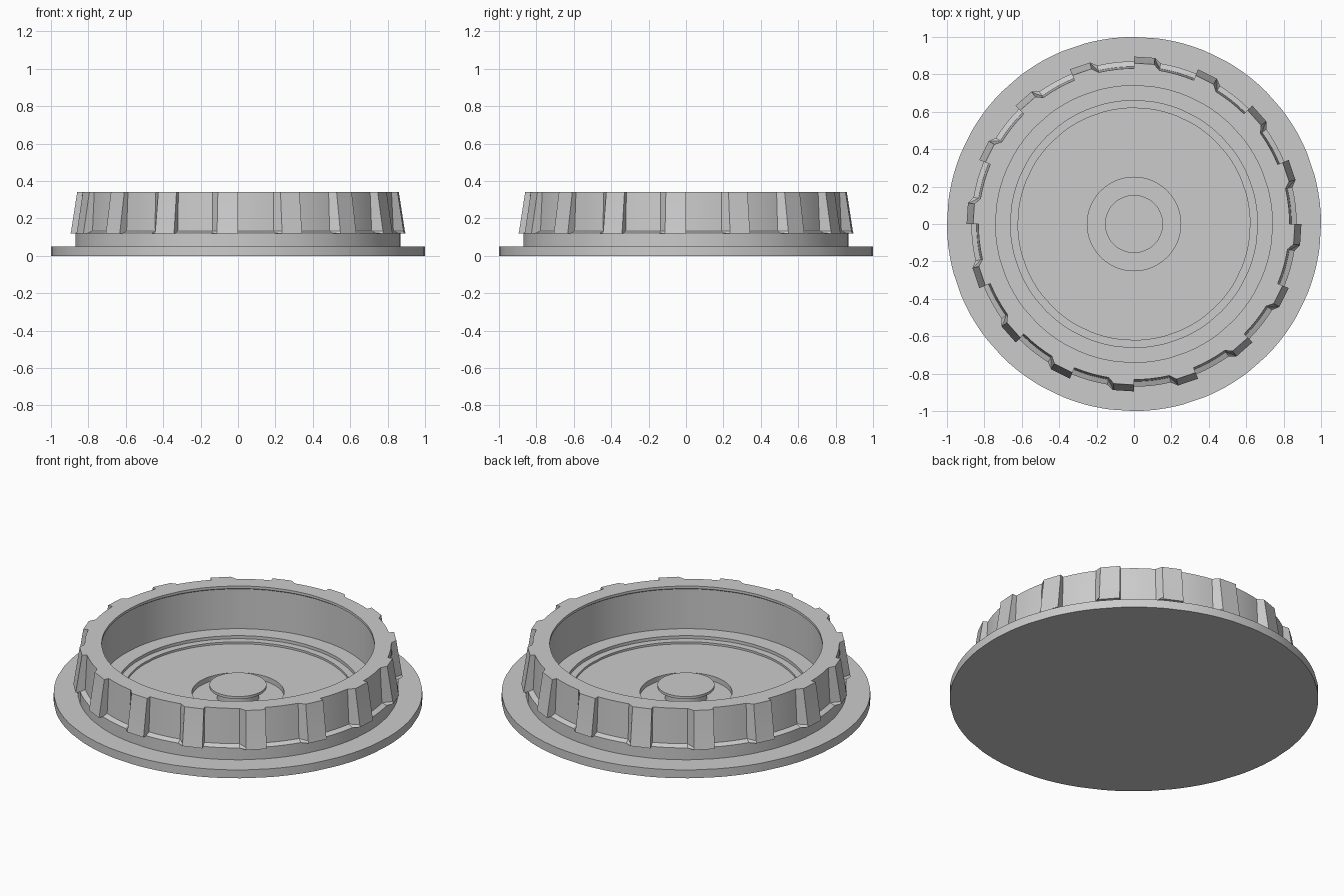
import bpy, bmesh
from math import radians, cos, sin

if "Cube" in bpy.data.objects:
    bpy.data.objects.remove(bpy.data.objects["Cube"])

TEETH = 16
CELL = 360 / TEETH
RECESS = [0, 3.3, 6.6, 9.9, 13.1]   # angles of one scooped gap
TOOTH = [15.3, CELL]                # angles of one grip tooth


def loft(name, columns):
    """Skin a closed ring of (angle, [(r, z), ...]) columns."""
    bm = bmesh.new()
    grid = [[bm.verts.new((r * cos(a), r * sin(a), z)) for r, z in prof]
            for a, prof in columns]
    for i, c in enumerate(grid):
        d = grid[(i + 1) % len(grid)]
        for j in range(len(c) - 1):
            bm.faces.new((c[j], d[j], d[j + 1], c[j + 1]))
    bmesh.ops.remove_doubles(bm, verts=bm.verts[:], dist=1e-5)
    bmesh.ops.dissolve_degenerate(bm, edges=bm.edges[:], dist=1e-5)
    bmesh.ops.recalc_face_normals(bm, faces=bm.faces[:])
    mesh = bpy.data.meshes.new(name)
    bm.to_mesh(mesh)
    bm.free()
    ob = bpy.data.objects.new(name, mesh)
    bpy.context.collection.objects.link(ob)
    bpy.ops.object.select_all(action='DESELECT')
    ob.select_set(True)
    bpy.context.view_layer.objects.active = ob
    bpy.ops.object.shade_smooth_by_angle(angle=radians(20))
    return ob


def angles(offsets):
    return [radians(-90 + k * CELL + o) for k in range(TEETH) for o in offsets]


# Flanged base: underside, flange and neck
base_angles = angles(RECESS + TOOTH[:1])
outer = [(0, 0), (1, 0), (1, .05), (.87, .05), (.87, .12)]
loft("flanged_base", [(a, outer) for a in base_angles])

# Stepped inner floor with a round centre pit
floor = [(.75, .12), (.75, .08), (.66, .08), (.66, .062), (.62, .062),
         (.62, .05), (.25, .05), (.25, .02), (0, .02)]
loft("stepped_floor", [(a, floor) for a in base_angles])

# Grip ring with sloped teeth, scooped gaps and a small inner lip
lip = [(.74, .34), (.74, .325), (.75, .318), (.75, .12)]
gap_profile = [(.87, .12), (.87, .121), (.842, .133), (.832, .34)] + lip
tooth_profile = [(.87, .12), (.895, .12), (.892, .133), (.86, .34)] + lip
columns = []
for k in range(TEETH):
    for offsets, prof in ((RECESS, gap_profile), (TOOTH, tooth_profile)):
        columns += [(radians(-90 + k * CELL + o), prof) for o in offsets]
loft("grip_ring", columns)

# Mushroom-shaped centre button
button = [(.115, .02), (.115, .075), (.155, .08), (.155, .095),
          (.115, .095), (0, .095)]
loft("centre_button", [(radians(i * 7.5), button) for i in range(48)])
